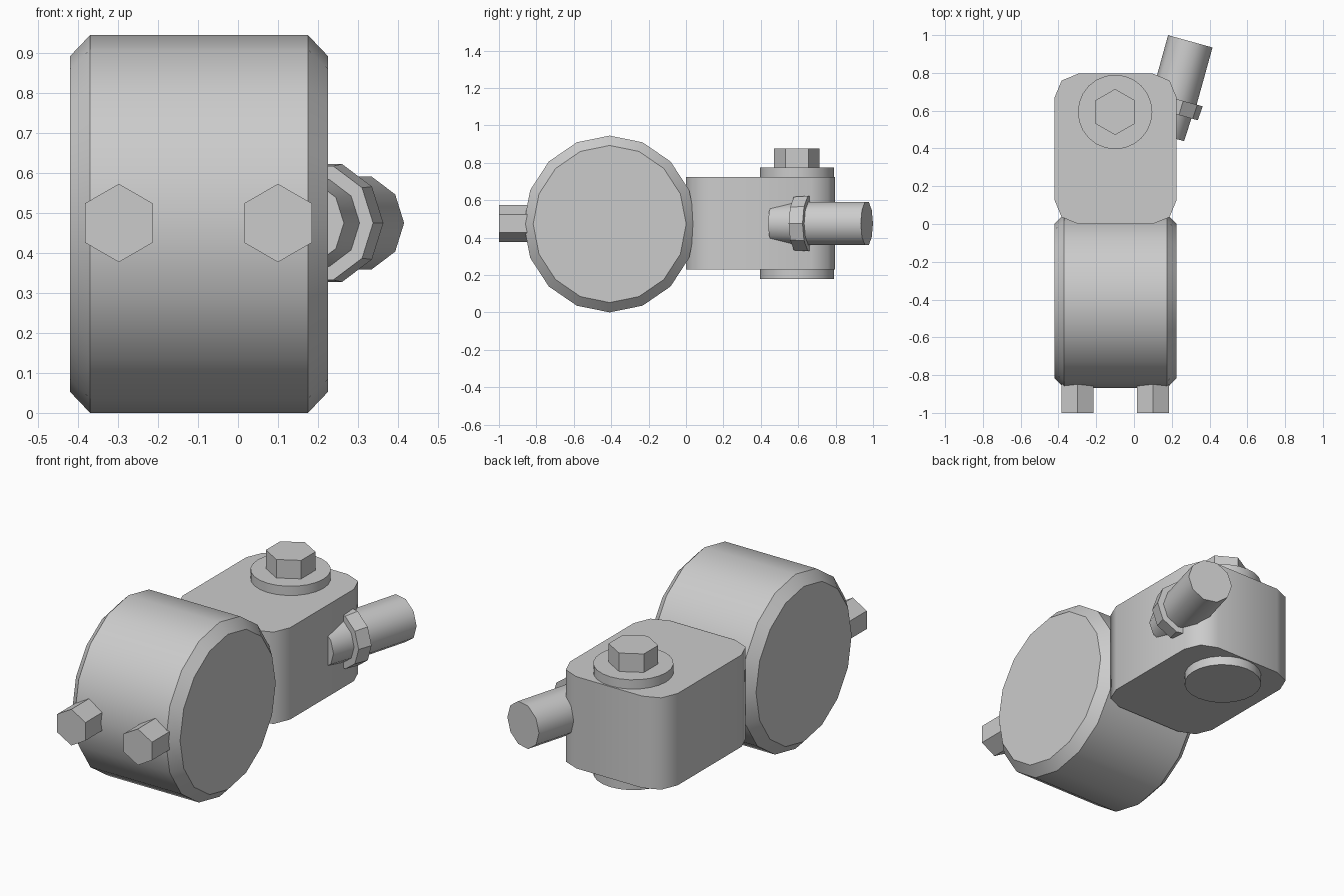
import bpy, bmesh
from math import radians, sin, cos, pi
from mathutils import Vector

if "Cube" in bpy.data.objects:
    bpy.data.objects.remove(bpy.data.objects["Cube"])


def finish(name, bm, angle):
    """Turn a bmesh into an object, smooth below the given edge angle."""
    bmesh.ops.recalc_face_normals(bm, faces=bm.faces[:])
    mesh = bpy.data.meshes.new(name)
    bm.to_mesh(mesh)
    bm.free()
    if angle:
        mesh.shade_smooth()
        mesh.set_sharp_from_angle(angle=radians(angle))
    obj = bpy.data.objects.new(name, mesh)
    bpy.context.collection.objects.link(obj)
    return obj


def lathe(name, origin, axis, first, rings, sides, angle=0, squash=1.0):
    """Closed turned solid; rings are (distance along axis, radius)."""
    o, a, u = Vector(origin), Vector(axis).normalized(), Vector(first).normalized()
    v = a.cross(u) * squash
    bm = bmesh.new()
    loops = []
    for h, r in rings:
        loops.append([bm.verts.new(o + a * h + u * r * cos(2 * pi * i / sides)
                                   + v * r * sin(2 * pi * i / sides))
                      for i in range(sides)])
    for p, q in zip(loops, loops[1:]):
        for i in range(sides):
            j = (i + 1) % sides
            bm.faces.new((p[i], p[j], q[j], q[i]))
    bm.faces.new(loops[0])
    bm.faces.new(loops[-1])
    return finish(name, bm, angle)


X, Y, Z = (1, 0, 0), (0, 1, 0), (0, 0, 1)
LEFT, RIGHT, MID = -0.42, 0.225, 0.4725

# Large drum with chamfered rims
lathe("drum", (0, -0.408, MID), X, Z,
      [(LEFT, 0.42), (LEFT + 0.05, MID), (RIGHT - 0.05, MID), (RIGHT, 0.42)],
      16, 30, 0.974)

# Block with rounded vertical corners
bm = bmesh.new()
cx, cy, hx, hy, r = (LEFT + RIGHT) / 2, 0.398, (RIGHT - LEFT) / 2, 0.398, 0.125
outline = []
for k, (sx, sy) in enumerate([(1, 1), (-1, 1), (-1, -1), (1, -1)]):
    for s in range(3):
        t = radians(90 * k + 45 * s)
        outline.append((cx + sx * (hx - r) + r * cos(t), cy + sy * (hy - r) + r * sin(t)))
base = bm.faces.new([bm.verts.new((x, y, 0.228)) for x, y in outline])
ext = bmesh.ops.extrude_face_region(bm, geom=[base], use_keep_orig=True)
bmesh.ops.translate(bm, vec=(0, 0, 0.497),
                    verts=[g for g in ext["geom"] if isinstance(g, bmesh.types.BMVert)])
finish("hinge_block", bm, 50)

# Washers above and below, hex head on top
pivot = (-0.1, 0.593, 0)
for name, z0, z1 in [("washer_top", 0.71, 0.775), ("washer_bottom", 0.178, 0.24)]:
    lathe(name, pivot, Z, X, [(z0, 0.197), (z1, 0.197)], 24, 30)
lathe("pivot_bolt", pivot, Z, Y, [(0.77, 0.122), (0.875, 0.122)], 6)

# Two hex bolts on the front of the drum
for name, x in [("front_bolt_left", -0.298), ("front_bolt_right", 0.1)]:
    lathe(name, (x, -1, 0.475), Y, Z, [(0, 0.098), (0.2, 0.098)], 6)

# Angled pin with collar and slightly tapered tip
end, axis, side = (0.298, 0.967, 0.475), (0.267, 0.964, 0), (0.964, -0.267, 0)
lathe("pin_shaft", end, axis, side, [(-0.35, 0.122), (0, 0.122)], 10, 40)
lathe("pin_collar", end, axis, side, [(-0.392, 0.15), (-0.314, 0.155)], 10)
lathe("pin_tip", end, axis, side, [(-0.518, 0.109), (-0.35, 0.117)], 10, 40)
